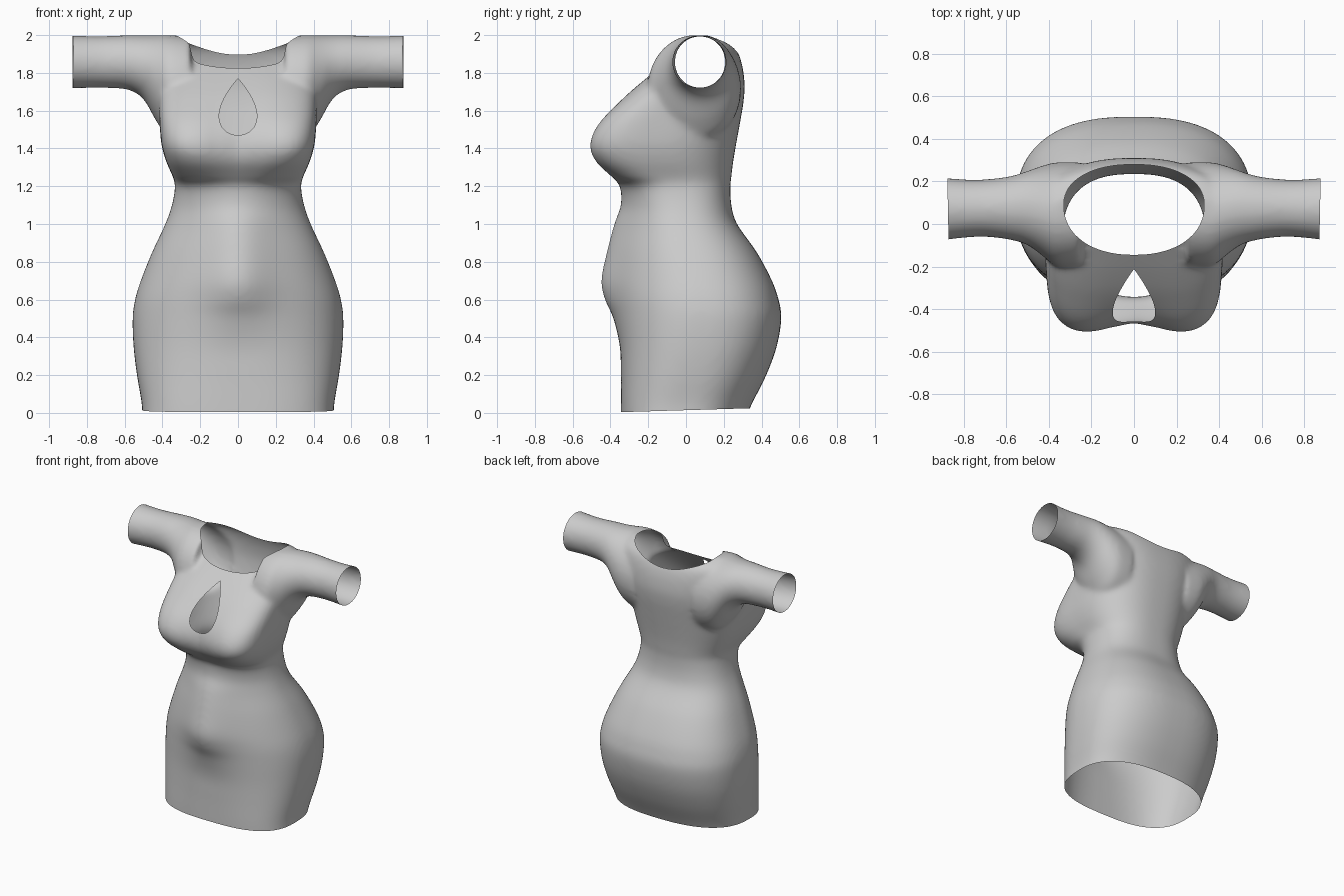
import bpy
import bmesh
from math import cos, sin, pi, exp
from mathutils import Vector

cube = bpy.data.objects.get("Cube")
if cube:
    bpy.data.objects.remove(cube, do_unlink=True)

# Fabric colour
fabric = bpy.data.materials.new("grey_fabric")
fabric.use_nodes = True
grey = (0.6, 0.6, 0.6, 1)
fabric.diffuse_color = grey
fabric.node_tree.nodes["Principled BSDF"].inputs["Base Color"].default_value = grey


def spline(rows, steps=5):
    """Catmull-Rom interpolation through rows of numbers."""
    result = []
    for i in range(len(rows) - 1):
        a, b = rows[max(i - 1, 0)], rows[i]
        c, d = rows[i + 1], rows[min(i + 2, len(rows) - 1)]
        for k in range(steps):
            t = k / steps
            result.append([
                q + t * ((r - p) + t * ((2 * p - 5 * q + 4 * r - s) + t * (3 * (q - r) + s - p))) / 2
                for p, q, r, s in zip(a, b, c, d)])
    result.append(rows[-1])
    return result


def rounded(angle, power_front, power_back):
    """Unit superellipse point, with its own squareness at front and back."""
    c, s = cos(angle), sin(angle)
    e = 2 / (power_front if s < 0 else power_back)
    return (abs(c) ** e * (1 if c > 0 else -1), abs(s) ** e * (1 if s > 0 else -1))


def torso_section(row, angle):
    z, width, front, back, power, cleft = row
    u, v = rounded(angle, power, 2.5)
    x, y = width * u, (front + back) / 2 + v * (back - front) / 2
    if v < 0:
        y += cleft * exp(-(x / 0.17) ** 2) * min(1, -2 * v)
    return (x, y, z)


def sleeve_section(side):
    def section(row, angle):
        x, low, high, front, back = row
        return (side * x, (front + back) / 2 + cos(angle) * (back - front) / 2,
                (low + high) / 2 + sin(angle) * (high - low) / 2)
    return section


def loft(bm, rows, section, count=72):
    """Closed skin through cross-sections."""
    rings = [[bm.verts.new(section(r, 2 * pi * i / count)) for i in range(count)]
             for r in spline(rows)]
    for a, b in zip(rings, rings[1:]):
        for i in range(count):
            j = (i + 1) % count
            bm.faces.new((a[i], a[j], b[j], b[i]))
    bm.faces.new(rings[0])
    bm.faces.new(rings[-1])


def finish(bm, name):
    bmesh.ops.recalc_face_normals(bm, faces=bm.faces)
    mesh = bpy.data.meshes.new(name)
    bm.to_mesh(mesh)
    bm.free()
    mesh.materials.append(fabric)
    mesh.materials.append(fabric)
    obj = bpy.data.objects.new(name, mesh)
    bpy.context.collection.objects.link(obj)
    return obj


def apply(obj, kind, **settings):
    mod = obj.modifiers.new(kind.lower(), kind)
    for key, value in settings.items():
        setattr(mod, key, value)
    bpy.ops.object.select_all(action="DESELECT")
    bpy.context.view_layer.objects.active = obj
    obj.select_set(True)
    bpy.ops.object.modifier_apply(modifier=mod.name)


def cutter(name, outline, sweep):
    """Prism whose faces use the second slot, so its walls can be found later."""
    bm = bmesh.new()
    start = [bm.verts.new(p) for p in outline]
    end = [bm.verts.new(Vector(p) + Vector(sweep)) for p in outline]
    bm.faces.new(start)
    bm.faces.new(end)
    for i in range(len(start)):
        j = (i + 1) % len(start)
        bm.faces.new((start[i], start[j], end[j], end[i]))
    for f in bm.faces:
        f.material_index = 1
    obj = finish(bm, name)
    obj.hide_render = True
    return obj


# Torso: height, half width, front, back, front squareness, centre cleft
torso = [
    (-0.06, .505, -.345, .30, 2.8, 0),
    (0.05, .51, -.345, .35, 2.8, 0),
    (0.2, .535, -.345, .425, 2.6, 0),
    (0.35, .553, -.35, .48, 2.4, 0),
    (0.5, .558, -.365, .505, 2.2, -.02),
    (0.6, .545, -.375, .49, 2.1, -.055),
    (0.7, .515, -.38, .455, 2, -.07),
    (0.85, .455, -.36, .375, 2, -.06),
    (1.0, .385, -.33, .27, 2, -.05),
    (1.1, .35, -.32, .24, 2.1, -.025),
    (1.2, .333, -.34, .235, 2.4, -.01),
    (1.25, .345, -.41, .24, 3, .02),
    (1.33, .38, -.5, .25, 3.6, .05),
    (1.42, .405, -.53, .265, 4, .065),
    (1.53, .415, -.48, .285, 4, .05),
    (1.65, .42, -.36, .305, 3.6, .02),
    (1.75, .42, -.245, .31, 3, .01),
    (1.87, .42, -.09, .29, 2.5, 0),
    (1.95, .41, .0, .245, 2.5, 0),
    (2.0, .36, .05, .14, 2.5, 0),
]

# Sleeve: distance out, bottom, top, front, back
sleeve = [
    (.25, 1.42, 1.99, -.2, .29),
    (.36, 1.45, 2.0, -.2, .29),
    (.43, 1.54, 2.0, -.15, .275),
    (.5, 1.66, 2.0, -.1, .25),
    (.58, 1.71, 2.0, -.075, .225),
    (.7, 1.72, 1.995, -.06, .21),
    (.8, 1.72, 1.995, -.065, .21),
    (.92, 1.715, 2.0, -.08, .22),
]

# Dress body: merged and softened
bm = bmesh.new()
loft(bm, torso, torso_section)
for side in (1, -1):
    loft(bm, sleeve, sleeve_section(side))
dress = finish(bm, "dress")
apply(dress, "REMESH", mode="VOXEL", voxel_size=0.015)
apply(dress, "SMOOTH", factor=0.5, iterations=14)

# Neckline and teardrop keyhole
neck_outline = []
for i in range(64):
    u, v = rounded(2 * pi * i / 64, 2.2, 2.2)
    neck_outline.append((0.33 * u, 0.09 + v * (0.235 if v < 0 else 0.19), 1.75))
drop_outline = []
for i in range(48):
    a = 2 * pi * i / 48
    drop_outline.append((0.13 * sin(a) * sin(a / 2), -1, 1.62 + 0.15 * cos(a)))
for tool in (cutter("neckline_cutter", neck_outline, (0, 0, 0.5)),
             cutter("keyhole_cutter", drop_outline, (0, 0.84, 0))):
    apply(dress, "BOOLEAN", object=tool, operation="DIFFERENCE", solver="EXACT")
    bpy.data.objects.remove(tool, do_unlink=True)

# Open the neckline, keyhole, hem and cuffs
bm = bmesh.new()
bm.from_mesh(dress.data)
bmesh.ops.delete(bm, geom=[f for f in bm.faces if f.material_index == 1], context="FACES")
for point, normal in (((0, -0.345, 0.004), (0, 0.03, -1)),
                      ((0.873, 0, 0), (1, -0.02, 0)),
                      ((-0.873, 0, 0), (-1, -0.02, 0))):
    bmesh.ops.bisect_plane(bm, geom=bm.verts[:] + bm.edges[:] + bm.faces[:],
                           plane_co=point, plane_no=normal, clear_outer=True)
bm.to_mesh(dress.data)
bm.free()
dress.data.materials.pop(index=1)
for p in dress.data.polygons:
    p.use_smooth = True
